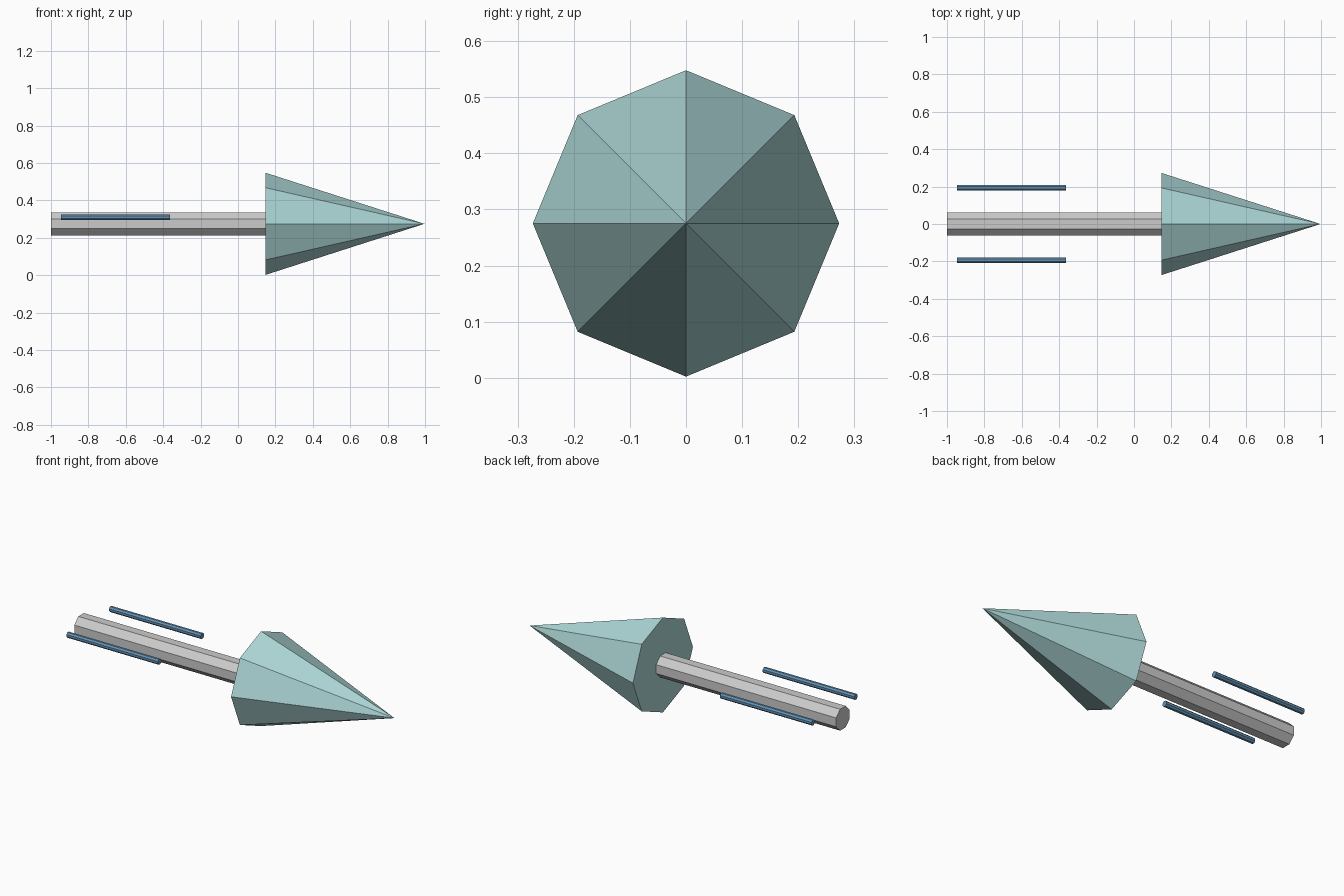
import bpy
from math import pi, cos

if "Cube" in bpy.data.objects:
    bpy.data.objects.remove(bpy.data.objects["Cube"])

AXIS_Z = 0.275
SIDES = 8


def material(name, rgb):
    mat = bpy.data.materials.new(name)
    mat.diffuse_color = (*rgb, 1)
    mat.use_nodes = True
    mat.node_tree.nodes["Principled BSDF"].inputs["Base Color"].default_value = mat.diffuse_color
    return mat


def along_x(name, x0, x1, y, z, r0, r1, turn=0.0, mat=None):
    """Eight-sided cone or cylinder running from x0 to x1."""
    bpy.ops.mesh.primitive_cone_add(
        vertices=SIDES, radius1=r0, radius2=r1, depth=x1 - x0,
        location=((x0 + x1) / 2, y, z), rotation=(0, pi / 2, 0))
    obj = bpy.context.object
    obj.name = name
    # spin about its own axis before it is laid along x
    if turn:
        for v in obj.data.vertices:
            x, yy, zz = v.co
            from_turn = cos(turn), cos(pi / 2 - turn)
            v.co = (x * from_turn[0] - yy * from_turn[1],
                    x * from_turn[1] + yy * from_turn[0], zz)
    if mat:
        obj.data.materials.append(mat)
    return obj


teal = material("pale_teal", (0.42, 0.68, 0.68))
blue = material("blue", (0.13, 0.29, 0.46))
flat_up = pi / SIDES

# Pointed head, corners up
along_x("arrow_head", 0.147, 0.997, 0, AXIS_Z, 0.273, 0, mat=teal)

# Shaft, flats up
along_x("shaft", -1.0, 0.147, 0, AXIS_Z, 0.0666, 0.0666, flat_up)

# Thin rods floating beside the tail
for side, y in (("left", 0.194), ("right", -0.194)):
    along_x(side + "_rod", -0.947, -0.363, y, 0.31, 0.0165, 0.0165, flat_up, blue)
